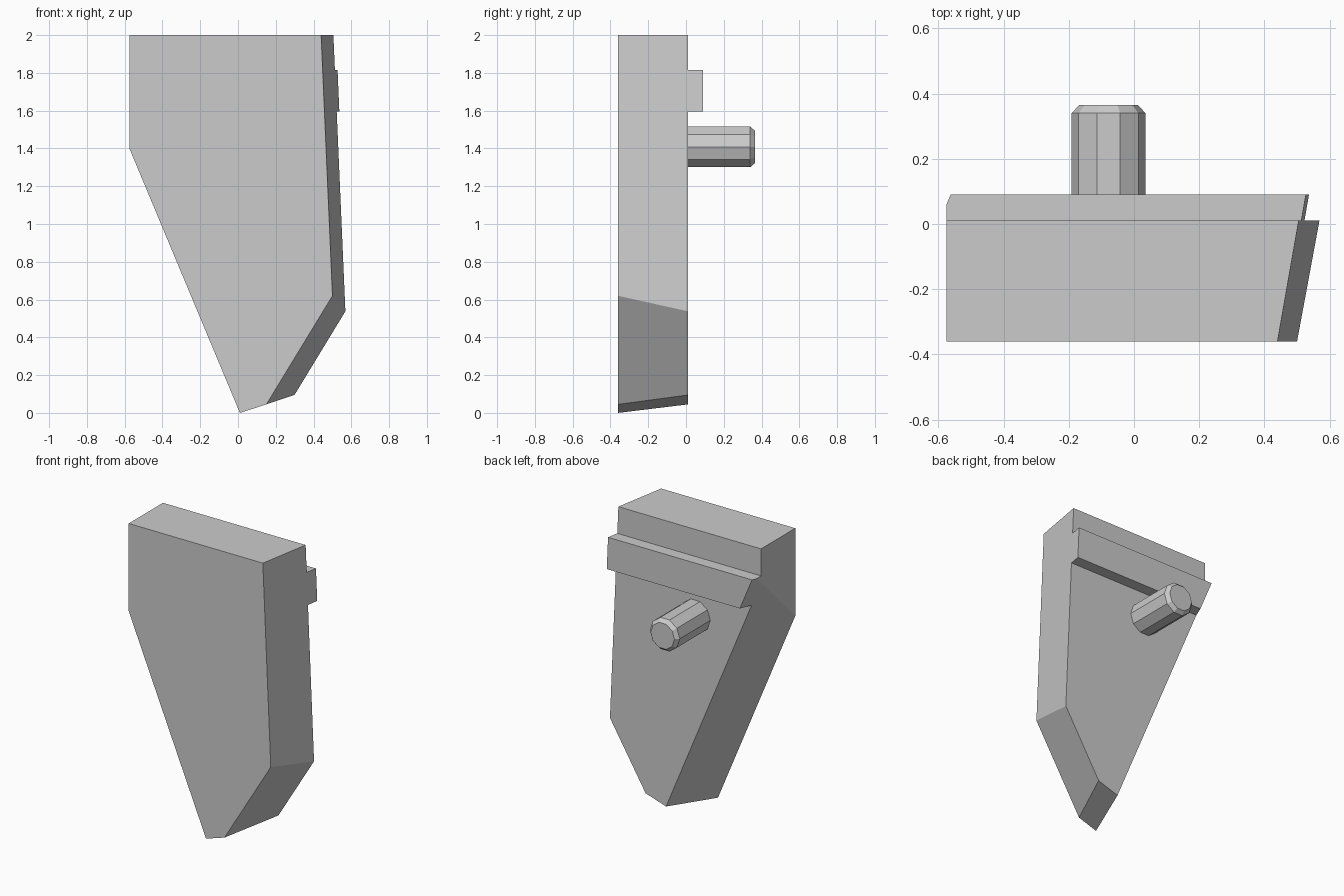
import bpy, bmesh
from math import pi
from mathutils import Vector, Matrix

cube = bpy.data.objects.get("Cube")
if cube:
    bpy.data.objects.remove(cube, do_unlink=True)

GREY = (0.6, 0.6, 0.6, 1)
mat = bpy.data.materials.new("plain grey")
mat.use_nodes = True
mat.diffuse_color = GREY
mat.node_tree.nodes["Principled BSDF"].inputs["Base Color"].default_value = GREY

FRONT, BACK = -0.36, 0.01
CENTRE = Vector((0, -0.17, 1.2))  # a point inside the body

# Slanted sides, each given by three points on it
SIDES = [
    ((0.44, FRONT, 2), (0.50, FRONT, 0.62), (0.505, BACK, 2)),           # left side
    ((0.50, FRONT, 0.62), (0.15, FRONT, 0.045), (0.57, BACK, 0.54)),     # lower left
    ((0.01, FRONT, 0), (0.15, FRONT, 0.045), (0.144, BACK, 0.045)),      # tip
    ((-0.575, FRONT, 1.4), (0.01, FRONT, 0), (0.144, BACK, 0.045)),      # lower right
]


def finish(bm, name):
    bmesh.ops.recalc_face_normals(bm, faces=bm.faces)
    mesh = bpy.data.meshes.new(name)
    bm.to_mesh(mesh)
    bm.free()
    mesh.materials.append(mat)
    obj = bpy.data.objects.new(name, mesh)
    bpy.context.collection.objects.link(obj)


def trimmed_block(name, low, high):
    """A box trimmed by the slanted sides."""
    low, high = Vector(low), Vector(high)
    bm = bmesh.new()
    bmesh.ops.create_cube(bm, size=1, matrix=Matrix.Translation((low + high) / 2)
                          @ Matrix.Diagonal((*(high - low), 1)))
    for side in SIDES:
        a, b, c = map(Vector, side)
        normal = (b - a).cross(c - a).normalized()
        if normal.dot(CENTRE - a) > 0:
            normal.negate()
        cut = bmesh.ops.bisect_plane(bm, geom=bm.verts[:] + bm.edges[:] + bm.faces[:],
                                     plane_co=a, plane_no=normal, clear_outer=True)
        edges = [e for e in cut["geom_cut"] if isinstance(e, bmesh.types.BMEdge)]
        if edges:
            bmesh.ops.holes_fill(bm, edges=edges)
    finish(bm, name)


# Tapered body and the rail across its back
trimmed_block("body", (-0.575, FRONT, -0.1), (0.8, BACK, 2))
trimmed_block("back_rail", (-0.575, BACK, 1.595), (0.8, 0.09, 1.815))

# Ten-sided peg with a chamfered end
bm = bmesh.new()
for r1, r2, start, end in ((0.113, 0.113, BACK, 0.34), (0.113, 0.09, 0.34, 0.365)):
    place = Matrix.Translation((-0.078, (start + end) / 2, 1.408)) @ Matrix.Rotation(-pi / 2, 4, "X")
    # A quarter turn puts a corner on the horizontal axis
    bmesh.ops.create_cone(bm, cap_ends=True, segments=10, radius1=r1, radius2=r2,
                          depth=end - start, matrix=place @ Matrix.Rotation(pi / 2, 4, "Z"))
inner = [f for f in bm.faces if abs(f.calc_center_median().y - 0.34) < 0.001]
bmesh.ops.delete(bm, geom=inner, context="FACES_ONLY")
bmesh.ops.remove_doubles(bm, verts=bm.verts, dist=0.001)
finish(bm, "back_peg")
